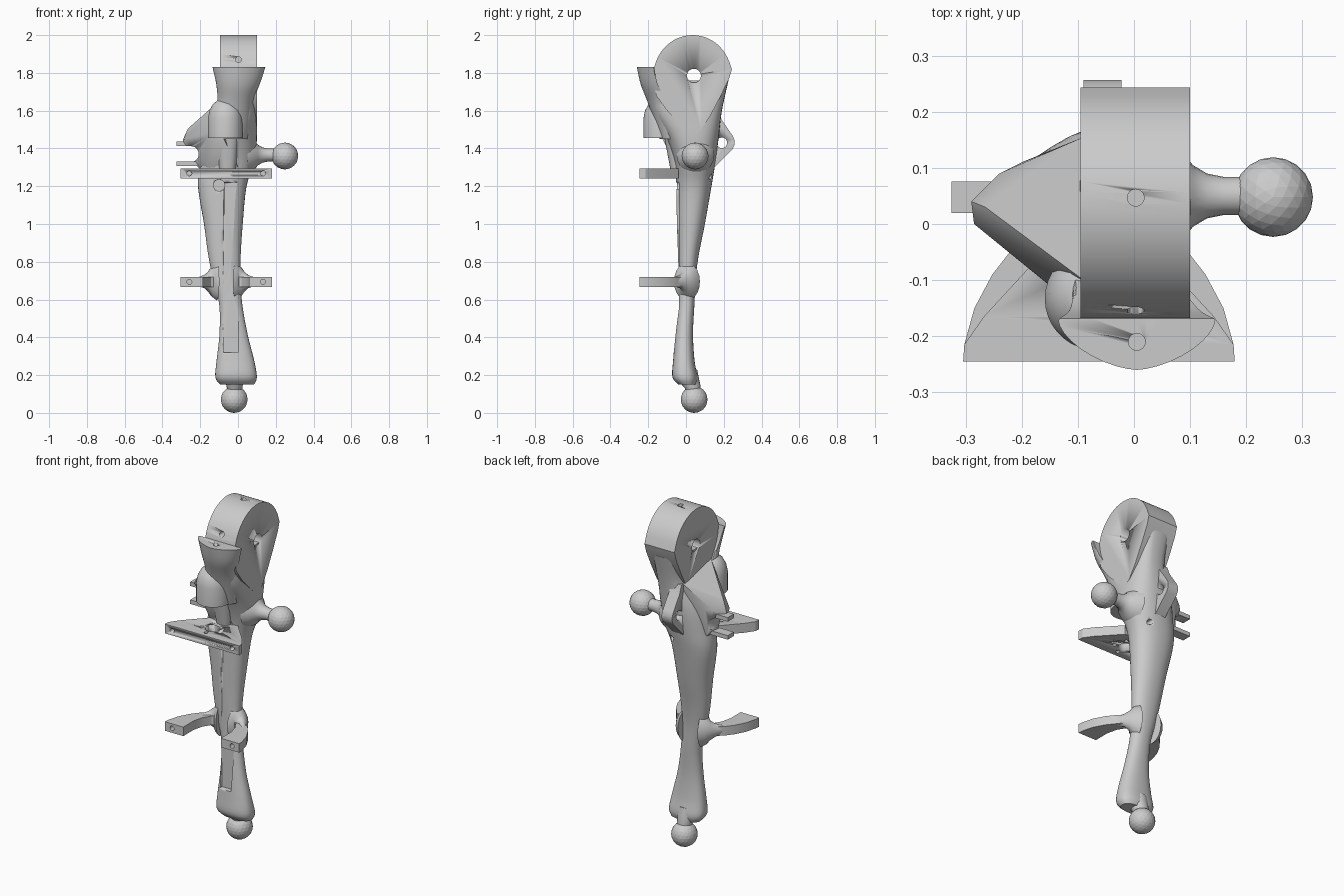
import bpy, bmesh, math
from mathutils import Vector

if "Cube" in bpy.data.objects:
    bpy.data.objects.remove(bpy.data.objects["Cube"])

TAU = 2 * math.pi
CX = -0.0625          # mirror line of the two front brackets


def finish(name, bm, angle=35):
    bmesh.ops.recalc_face_normals(bm, faces=bm.faces)
    me = bpy.data.meshes.new(name)
    bm.to_mesh(me)
    bm.free()
    ob = bpy.data.objects.new(name, me)
    bpy.context.collection.objects.link(ob)
    if angle:
        bpy.ops.object.select_all(action='DESELECT')
        ob.select_set(True)
        bpy.context.view_layer.objects.active = ob
        bpy.ops.object.shade_smooth_by_angle(angle=math.radians(angle))
    return ob


def skin(name, rings, angle=35):
    bm = bmesh.new()
    vs = [[bm.verts.new(p) for p in r] for r in rings]
    n = len(vs[0])
    for a, b in zip(vs, vs[1:]):
        for i in range(n):
            bm.faces.new((a[i], a[(i + 1) % n], b[(i + 1) % n], b[i]))
    bm.faces.new(vs[0][::-1])
    bm.faces.new(vs[-1])
    return finish(name, bm, angle)


def prism(name, pts, axis, a, b, angle=30):
    """Extrude a 2D outline along an axis from a to b."""
    put = {'x': lambda p, d: (d, p[0], p[1]), 'y': lambda p, d: (p[0], d, p[1]),
           'z': lambda p, d: (p[0], p[1], d)}[axis]
    return skin(name, [[put(p, d) for p in pts] for d in (a, b)], angle)


def circle(u, v, r, n=24):
    return [(u + r * math.cos(TAU * i / n), v + r * math.sin(TAU * i / n)) for i in range(n)]


def loft(name, secs, steps=4, n=36):
    """Sections (z, x0, x1, y0, y1, exponent, back limit), Catmull-Rom smoothed along z."""
    full = []
    for i in range(len(secs) - 1):
        p = [secs[max(0, min(len(secs) - 1, i + k))] for k in (-1, 0, 1, 2)]
        for s in range(steps):
            t = s / steps
            full.append([b if steps == 1 else 0.5 * (2 * b + (c - a) * t + (2 * a - 5 * b + 4 * c - d) * t * t
                         + (3 * b - a - 3 * c + d) * t ** 3) for a, b, c, d in zip(*p)])
    full.append(secs[-1])
    rings = []
    for z, x0, x1, y0, y1, e, lim in full:
        ring = []
        for k in range(n):
            c, s = math.cos(TAU * k / n), math.sin(TAU * k / n)
            x = (x0 + x1) / 2 + (x1 - x0) / 2 * math.copysign(abs(c) ** (2 / e), c)
            y = (y0 + y1) / 2 + (y1 - y0) / 2 * math.copysign(abs(s) ** (2 / e), s)
            ring.append((x, min(y, lim), z))
        rings.append(ring)
    return skin(name, rings)


def tube(name, pts, radii, flat=1, n=20):
    pts = [Vector(p) for p in pts]
    rings = []
    for i, (p, r) in enumerate(zip(pts, radii)):
        q = (pts[min(i + 1, len(pts) - 1)] - pts[max(i - 1, 0)]).to_track_quat('Z', 'Y')
        rings.append([p + q @ Vector((flat * r * math.cos(TAU * k / n), r * math.sin(TAU * k / n), 0))
                      for k in range(n)])
    return skin(name, rings, 50)


def ball(name, loc, r):
    bm = bmesh.new()
    bmesh.ops.create_icosphere(bm, subdivisions=3, radius=r)
    bmesh.ops.translate(bm, verts=bm.verts, vec=loc)
    return finish(name, bm, 0)


def cut(ob, cutter):
    m = ob.modifiers.new("cut", 'BOOLEAN')
    m.operation, m.solver, m.object = 'DIFFERENCE', 'EXACT', cutter
    bpy.context.view_layer.objects.active = ob
    bpy.ops.object.modifier_apply(modifier=m.name)
    bpy.data.objects.remove(cutter, do_unlink=True)


def drill(ob, axis, u, v, r, a, b):
    cut(ob, prism("drill", circle(u, v, r), axis, a, b))


def rect(u0, v0, u1, v1):
    return [(u0, v0), (u1, v0), (u1, v1), (u0, v1)]


# Main limb body, organic loft from foot to head
body = loft("limb_body", [
    (0.15, -0.095, 0.085, -0.04, 0.05, 2.5, 9), (0.19, -0.12, 0.10, -0.072, 0.06, 2.5, 9),
    (0.28, -0.113, 0.085, -0.068, 0.045, 2.4, 9), (0.42, -0.098, 0.05, -0.056, 0.037, 2.3, 9),
    (0.58, -0.10, 0.022, -0.042, 0.045, 2.2, 9), (0.72, -0.135, 0.012, -0.04, 0.052, 2.2, 9),
    (0.85, -0.16, 0.015, -0.043, 0.07, 2.2, 9), (1.0, -0.18, 0.025, -0.048, 0.10, 2.2, 9),
    (1.2, -0.212, 0.045, -0.052, 0.135, 2.3, 9), (1.32, -0.20, 0.085, -0.06, 0.155, 2.3, 9),
    (1.45, -0.17, 0.10, -0.10, 0.172, 2.5, 9), (1.6, -0.10, 0.098, -0.165, 0.19, 3.0, 9),
    (1.76, -0.085, 0.09, -0.15, 0.225, 4.0, 9)])
cut(body, prism("flat_cut", rect(-0.077, 0.32, 0.0, 1.22), 'y', -0.3, -0.038))
drill(body, 'y', -0.1, 1.205, 0.03, -0.2, 0.03)
drill(body, 'y', 0.0, 1.25, 0.015, 0.05, 0.3)

# Teardrop head with axle hole
arc = [(0.035 + 0.208 * math.cos(t), 1.78 + 0.22 * math.sin(t))
       for t in [math.radians(22 + 170 * i / 30) for i in range(31)]]
head = prism("hip_head", arc + [(-0.158, 1.68), (-0.10, 1.6), (-0.03, 1.53), (0.04, 1.465),
             (0.08, 1.50), (0.13, 1.575), (0.185, 1.68), (0.228, 1.77), (0.243, 1.82)], 'x', -0.095, 0.10)
drill(head, 'x', 0.042, 1.785, 0.037, -0.3, 0.3)
drill(head, 'y', 0.003, 1.87, 0.015, -0.3, -0.1)
drill(head, 'z', 0.003, 0.047, 0.015, 1.9, 2.1)

# Flared flange in front of the head
flange = loft("front_flange", [
    (1.45, -0.11, 0.05, -0.14, 0.0, 2, -0.04), (1.56, -0.135, 0.07, -0.175, -0.02, 2, -0.06),
    (1.65, -0.11, 0.08, -0.205, -0.05, 2, -0.10), (1.74, -0.115, 0.115, -0.24, -0.07, 1.9, -0.15),
    (1.83, -0.135, 0.145, -0.26, -0.084, 1.6, -0.168)])
drill(flange, 'z', 0.005, -0.21, 0.015, 1.78, 1.9)

# Domed boss with the tapered column below it
bx, by = -0.067, -0.133
loft("front_boss", [(z, bx - r, bx + r, by - r, by + r, 2, 9) for z, r in
     ((1.455, 0.092), (1.56, 0.092), (1.6, 0.084), (1.635, 0.066), (1.655, 0.04), (1.665, 0.01))], 1)
loft("boss_column", [(1.25, -0.098, -0.015, -0.075, 0.04, 2.6, 9),
                     (1.46, -0.12, 0.012, -0.115, 0.04, 2.6, 9)], 1)

# Faceted left shoulder with slot and clevis prongs
bm = bmesh.new()
for p in [(-0.09, 0.155, 1.6), (-0.09, -0.1, 1.66), (-0.19, 0.03, 1.555), (-0.2, 0.11, 1.46),
          (-0.24, 0.09, 1.46), (-0.29, 0.04, 1.45), (-0.285, 0.0, 1.45), (-0.15, -0.11, 1.47),
          (-0.265, 0.03, 1.505), (-0.1, -0.15, 1.5), (-0.29, 0.04, 1.42), (-0.2, 0.09, 1.3),
          (-0.212, 0.03, 1.3), (-0.15, -0.05, 1.3), (0, 0.1, 1.3), (0, -0.05, 1.3), (0, 0.15, 1.45)]:
    bm.verts.new(p)
hull = bmesh.ops.convex_hull(bm, input=bm.verts)
bmesh.ops.delete(bm, geom=[v for v in bm.verts if not v.link_faces], context='VERTS')
shoulder = finish("shoulder", bm, 30)
cut(shoulder, prism("slot", rect(-0.4, 1.328, -0.25, 1.412), 'y', -0.3, 0.3))
drill(shoulder, 'y', -0.25, 1.37, 0.042, -0.3, 0.3)
for z in (1.412, 1.306):
    prism("clevis_prong", rect(-0.325, z, -0.18, z + 0.024), 'y', 0.02, 0.076)

# Rear lug with hole
lug = prism("rear_lug", [(0.1, 1.29), (0.14, 1.29), (0.245, 1.395), (0.257, 1.42), (0.257, 1.445),
            (0.245, 1.47), (0.19, 1.55), (0.17, 1.6), (0.1, 1.6)], 'x', -0.09, -0.022)
drill(lug, 'x', 0.19, 1.43, 0.028, -0.3, 0.3)

# Upper mounting plate with bearing hole, screw holes and front pin holes
half = [(0.242, -0.245), (0.24, -0.215), (0.205, -0.165), (0.09, -0.04)]
plate = prism("upper_plate", [(CX + x, y) for x, y in half]
              + [(CX - x, y) for x, y in half[::-1]], 'z', 1.24, 1.295)
drill(plate, 'z', CX, -0.145, 0.04, 1.2, 1.35)
for i in range(5):
    t = math.radians(-90 + 72 * i)
    drill(plate, 'z', CX + 0.064 * math.cos(t), -0.145 + 0.064 * math.sin(t), 0.011, 1.2, 1.35)
for s in (-1, 1):
    drill(plate, 'y', CX + s * 0.195, 1.268, 0.013, -0.3, -0.215)

# Lower bracket: two mirrored curved arms with flared roots
for s in (-1, 1):
    outline = [(0.242, -0.245), (0.24, -0.215), (0.222, -0.15), (0.19, -0.09), (0.155, -0.045),
               (0.09, 0.01), (0.03, 0.01), (0.03, -0.02), (0.08, -0.045), (0.108, -0.09),
               (0.122, -0.15), (0.122, -0.245)]
    arm = prism("lower_arm", [(CX + s * x, y) for x, y in outline], 'z', 0.667, 0.72)
    drill(arm, 'y', CX + s * 0.195, 0.694, 0.013, -0.3, -0.2)
    tube("arm_root", [(CX + s * x, y, 0.695) for x, y in
         ((0.05, 0.005), (0.075, 0.0), (0.09, -0.008), (0.11, -0.025), (0.14, -0.06))],
         (0.10, 0.08, 0.055, 0.037, 0.026), 0.7)

# Side ball joint and foot ball joint
tube("side_neck", [(x, 0.05, 1.365) for x in (0.05, 0.085, 0.105, 0.13, 0.16, 0.22)],
     (0.10, 0.08, 0.055, 0.04, 0.034, 0.034))
ball("side_ball", (0.248, 0.048, 1.36), 0.071)
tube("foot_neck", [(-0.018, 0.02 + k, z) for k, z in ((0.02, 0.08), (0.015, 0.14), (0, 0.17), (-0.01, 0.22))],
     (0.036, 0.042, 0.05, 0.05))
ball("foot_ball", (-0.02, 0.043, 0.071), 0.071)
